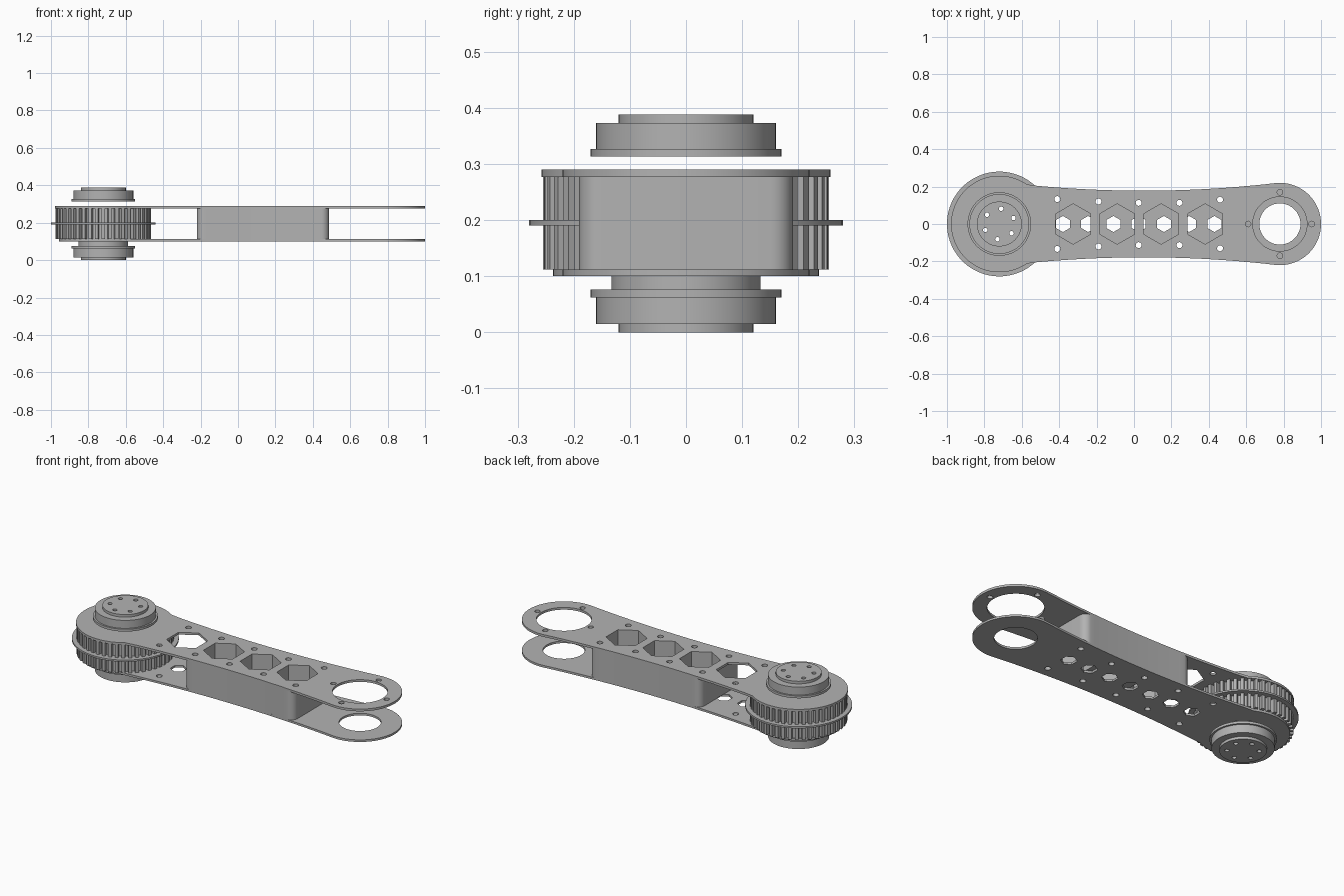
import bpy, bmesh
from math import sin, cos, pi, asin, radians

cube = bpy.data.objects.get("Cube")
if cube:
    bpy.data.objects.remove(cube, do_unlink=True)

HUB_X, EYE_X = -0.72, 0.78      # pulley axis and far-end eye
PLATE_LOW, PLATE_HIGH = (0.10, 0.112), (0.277, 0.29)

metal = bpy.data.materials.new("grey_metal")
metal.use_nodes = True
grey = (0.45, 0.45, 0.45, 1)
metal.diffuse_color = grey
metal.node_tree.nodes["Principled BSDF"].inputs["Base Color"].default_value = grey


def arc(cx, cy, r, a0, a1, n):
    """Points along an arc, angles in degrees."""
    angles = [radians(a0 + (a1 - a0) * i / n) for i in range(n + 1)]
    return [(cx + r * cos(a), cy + r * sin(a)) for a in angles]


def ring(cx, cy, r, n=64, start=0):
    return arc(cx, cy, r, start, start + 360, n)[:-1]


def slab(name, loops, z0, z1):
    """Extrude an outline (first loop) with holes (other loops)."""
    curve = bpy.data.curves.new(name, 'CURVE')
    curve.dimensions, curve.fill_mode = '2D', 'BOTH'
    curve.extrude = (z1 - z0) / 2
    for pts in loops:
        spline = curve.splines.new('POLY')
        spline.points.add(len(pts) - 1)
        for p, (x, y) in zip(spline.points, pts):
            p.co = (x, y, 0, 1)
        spline.use_cyclic_u = True
    temp = bpy.data.objects.new(name + "_curve", curve)
    bpy.context.collection.objects.link(temp)
    graph = bpy.context.evaluated_depsgraph_get()
    mesh = bpy.data.meshes.new_from_object(temp.evaluated_get(graph))
    bpy.data.objects.remove(temp, do_unlink=True)
    bm = bmesh.new()
    bm.from_mesh(mesh)
    bmesh.ops.remove_doubles(bm, verts=bm.verts, dist=1e-5)
    bmesh.ops.translate(bm, verts=bm.verts, vec=(0, 0, (z0 + z1) / 2))
    bmesh.ops.recalc_face_normals(bm, faces=bm.faces)
    bm.to_mesh(mesh)
    bm.free()
    mesh.materials.clear()
    mesh.materials.append(metal)
    obj = bpy.data.objects.new(name, mesh)
    bpy.context.collection.objects.link(obj)
    bpy.ops.object.select_all(action='DESELECT')
    obj.select_set(True)
    bpy.context.view_layer.objects.active = obj
    bpy.ops.object.shade_smooth_by_angle(angle=radians(25))
    return obj


def width(x):
    """Half width of the waisted arm."""
    return 0.178 + 0.081 * (x - 0.05) ** 2


def edge(x0, x1, side, n=24):
    xs = [x0 + (x1 - x0) * i / n for i in range(1, n)]
    return [(x, side * width(x)) for x in xs]


def arm_outline(r):
    a = asin(0.212 / r)
    ad = a * 180 / pi
    xl, xr = HUB_X + r * cos(a), EYE_X + 0.22 * cos(radians(97))
    return (arc(HUB_X, 0, r, ad, 360 - ad, 56) + edge(xl, xr, -1)
            + arc(EYE_X, 0, 0.22, -97, 97, 48) + edge(xr, xl, 1))


# Hole patterns
screws = [ring(x, s * y, 0.016, 16) for s in (1, -1) for x, y in
          ((-0.41, 0.133), (-0.19, 0.12), (0.025, 0.113), (0.243, 0.113), (0.46, 0.13))]
block_screws = [h for h in screws if h[0][0] > -0.3]
big_hexes = [ring(-0.325 + 0.235 * i, 0, 0.108, 6, 30) for i in range(4)]
small_hexes = [ring(-0.38 + 0.135 * i, 0, 0.043, 6, 30) for i in range(7)]
eye_screws = [ring(EYE_X + 0.17 * cos(k * pi / 2), 0.17 * sin(k * pi / 2), 0.015, 16)
              for k in range(4)]
hub_screws = [ring(*p, 0.012, 16) for p in ring(HUB_X, 0, 0.082, 6, 23)]
bore = ring(HUB_X, 0, 0.12)

# Arm plates
slab("upper_plate", [arm_outline(0.258), bore, ring(EYE_X, 0, 0.145)]
     + big_hexes + screws + eye_screws, *PLATE_HIGH)
slab("lower_plate", [arm_outline(0.237), bore, ring(EYE_X, 0, 0.11)]
     + small_hexes + screws, *PLATE_LOW)

# Spacer block with rounded corners between the plates
x0, x1, r = -0.22, 0.487, 0.04
wl, wr = width(x0 + r) - r, width(x1 - r) - r
block = (arc(x0 + r, wl, r, 90, 180, 8) + arc(x0 + r, -wl, r, 180, 270, 8)
         + edge(x0 + r, x1 - r, -1) + arc(x1 - r, -wr, r, -90, 0, 8)
         + arc(x1 - r, wr, r, 0, 90, 8) + edge(x1 - r, x0 + r, 1))
slab("spacer_block", [block] + big_hexes[1:] + block_screws, PLATE_LOW[1], PLATE_HIGH[0])

# Toothed pulley halves and the flange between them
TEETH = 44
gear = []
for i in range(TEETH):
    for f, rad in ((-0.3, 0.232), (-0.24, 0.255), (0.24, 0.255), (0.3, 0.232)):
        a = 2 * pi * (i + f) / TEETH
        gear.append((HUB_X + rad * cos(a), rad * sin(a)))
slab("lower_pulley", [gear, bore], PLATE_LOW[1], 0.19)
slab("pulley_flange", [ring(HUB_X, 0, 0.28, 96), bore], 0.19, 0.2)
slab("upper_pulley", [gear, bore], 0.2, PLATE_HIGH[0])

# Stepped bearing hubs above and below
for name, rad, z0, z1 in (
        ("upper_hub_rim", 0.17, 0.313, 0.327), ("upper_hub_body", 0.16, 0.327, 0.373),
        ("upper_hub_cap", 0.12, 0.373, 0.388), ("lower_hub_cap", 0.12, 0, 0.015),
        ("lower_hub_body", 0.16, 0.015, 0.062), ("lower_hub_rim", 0.17, 0.062, 0.076),
        ("lower_hub_stem", 0.133, 0.076, 0.10)):
    slab(name, [ring(HUB_X, 0, rad)] + hub_screws, z0, z1)
